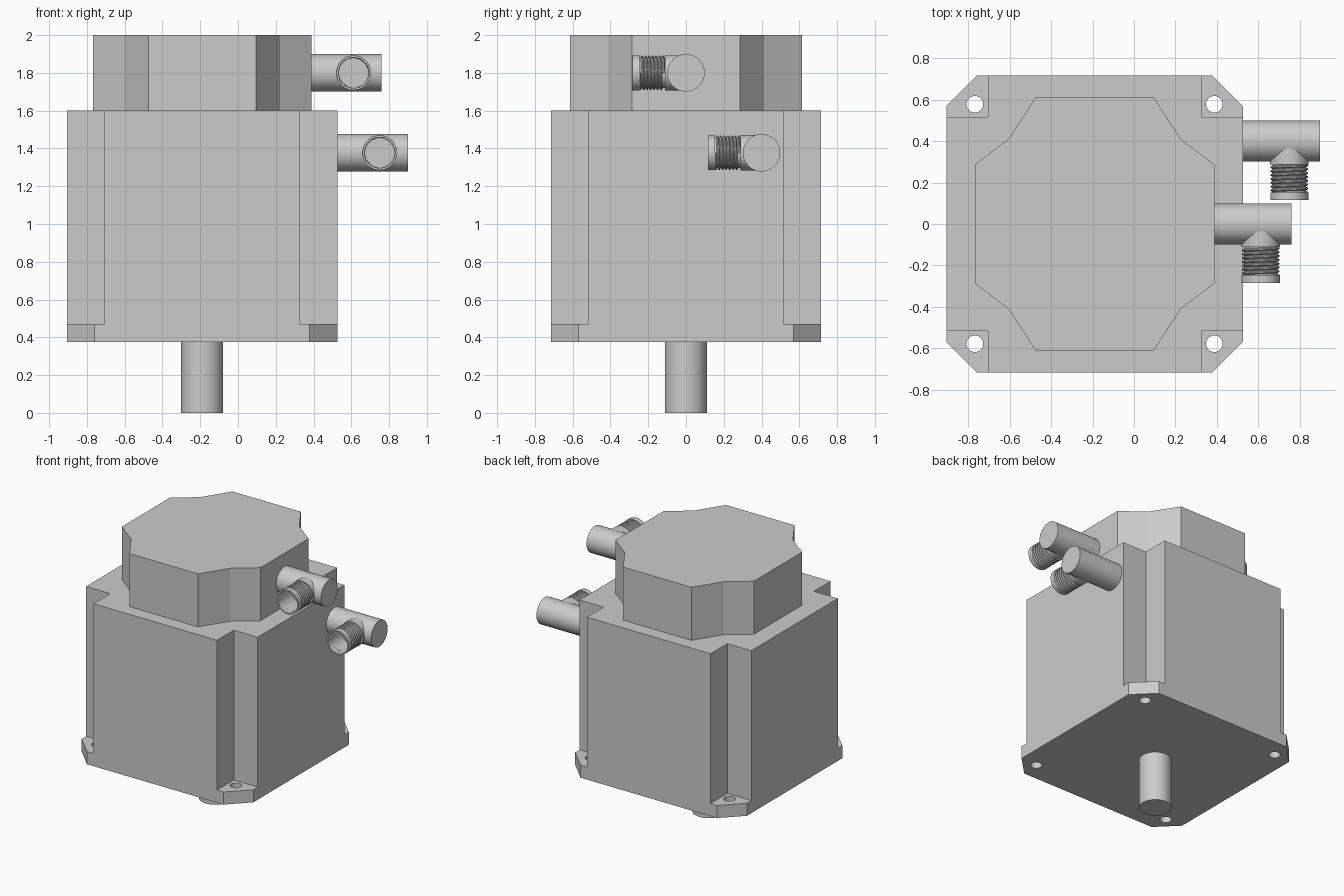
import bpy, bmesh
from math import sin, cos, pi
from mathutils import Matrix, Vector

if "Cube" in bpy.data.objects:
    bpy.data.objects.remove(bpy.data.objects["Cube"])

CX = -0.19            # motor axis
HALF = 0.716          # half width of the square body


def make(name, bm):
    bmesh.ops.recalc_face_normals(bm, faces=bm.faces[:])
    me = bpy.data.meshes.new(name)
    bm.to_mesh(me)
    bm.free()
    ob = bpy.data.objects.new(name, me)
    bpy.context.collection.objects.link(ob)
    return ob


def activate(ob):
    bpy.ops.object.select_all(action='DESELECT')
    ob.select_set(True)
    bpy.context.view_layer.objects.active = ob


def smooth(ob):
    activate(ob)
    bpy.ops.object.shade_smooth_by_angle(angle=0.6)


def octant_prism(name, quarter, z0, z1):
    """Extrude an outline given by its +x +y quarter, mirrored to all four."""
    half = quarter + [(-x, y) for x, y in reversed(quarter)]
    outline = half + [(x, -y) for x, y in reversed(half)]
    bm = bmesh.new()
    face = bm.faces.new([bm.verts.new((CX + x, y, z0)) for x, y in outline])
    ext = bmesh.ops.extrude_face_region(bm, geom=[face])
    verts = [v for v in ext['geom'] if isinstance(v, bmesh.types.BMVert)]
    bmesh.ops.translate(bm, verts=verts, vec=(0, 0, z1 - z0))
    return make(name, bm)


def cylinder(bm, r, length, matrix, seg=48):
    bmesh.ops.create_cone(bm, cap_ends=True, segments=seg, radius1=r,
                          radius2=r, depth=length, matrix=matrix)


def cut(ob, cutter):
    mod = ob.modifiers.new("cut", 'BOOLEAN')
    mod.operation = 'DIFFERENCE'
    mod.solver = 'EXACT'
    mod.object = cutter
    activate(ob)
    bpy.ops.object.modifier_apply(modifier=mod.name)
    bpy.data.objects.remove(cutter)


# Body with mounting flange: chamfered block, corner notches, bolt holes
body = octant_prism("motor_body", [(HALF, HALF - 0.147), (HALF - 0.147, HALF)], 0.375, 1.6)
notches, holes = bmesh.new(), bmesh.new()
for sx in (-1, 1):
    for sy in (-1, 1):
        c = HALF - 0.2 + 0.2
        bmesh.ops.create_cube(notches, size=1, matrix=Matrix.Translation(
            (CX + sx * c, sy * c, 1.085)) @ Matrix.Diagonal((0.4, 0.4, 1.23, 1)))
        cylinder(holes, 0.04, 0.6, Matrix.Translation((CX + sx * 0.578, sy * 0.578, 0.4)), 32)
cut(body, make("notch_cutter", notches))
cut(body, make("hole_cutter", holes))
smooth(body)

# Encoder cap on top
octant_prism("rear_cap", [(0.578, 0.287), (0.413, 0.413), (0.285, 0.613)], 1.6, 2.0)

# Output shaft
bm = bmesh.new()
cylinder(bm, 0.111, 0.38, Matrix.Translation((CX, 0, 0.19)))
smooth(make("output_shaft", bm))


def socket(name, x, y, z):
    """Hollow stub facing -y: sleeve, thread core, end collar and bore."""
    profile = [(0.093, 0), (0.093, -0.112), (0.081, -0.112), (0.081, -0.247),
               (0.092, -0.247), (0.092, -0.284), (0.081, -0.284),
               (0.078, -0.12), (0, -0.12)]
    bm = bmesh.new()
    vs = [bm.verts.new((r, d, 0)) for r, d in profile]
    es = [bm.edges.new(p) for p in zip(vs, vs[1:])]
    bmesh.ops.spin(bm, geom=vs + es, cent=(0, 0, 0), axis=(0, 1, 0),
                   angle=2 * pi, steps=48, use_merge=True)
    bmesh.ops.remove_doubles(bm, verts=bm.verts[:], dist=1e-5)
    bmesh.ops.translate(bm, verts=bm.verts[:], vec=(x, y, z))
    smooth(make(name, bm))


def thread(name, x, y, z, turns=7, pitch=0.0185, seg=32):
    """Helical ridge: root, crest, root swept along -y."""
    bm = bmesh.new()
    previous = None
    for i in range(turns * seg + 1):
        a = 2 * pi * i / seg
        d = -0.109 - pitch * i / seg
        ring = [bm.verts.new((x + r * cos(a), y + d - off, z + r * sin(a)))
                for r, off in ((0.08, 0), (0.091, pitch * 0.3),
                               (0.091, pitch * 0.6), (0.08, pitch * 0.95))]
        if previous:
            for k in range(4):
                m = (k + 1) % 4
                bm.faces.new((previous[k], ring[k], ring[m], previous[m]))
        else:
            bm.faces.new(ring)
        previous = ring
    bm.faces.new(previous)
    smooth(make(name, bm))


# Two elbow cable connectors on the right side
for label, x0, y, z in (("encoder", 0.386, 0.0, 1.8), ("power", 0.524, 0.4, 1.377)):
    bm = bmesh.new()
    length = 0.375
    cylinder(bm, 0.099, length, Matrix.Translation((x0 + length / 2, y, z))
             @ Matrix.Rotation(pi / 2, 4, 'Y'))
    smooth(make(label + "_connector_barrel", bm))
    socket(label + "_connector_socket", x0 + 0.226, y, z)
    thread(label + "_connector_thread", x0 + 0.226, y, z)
